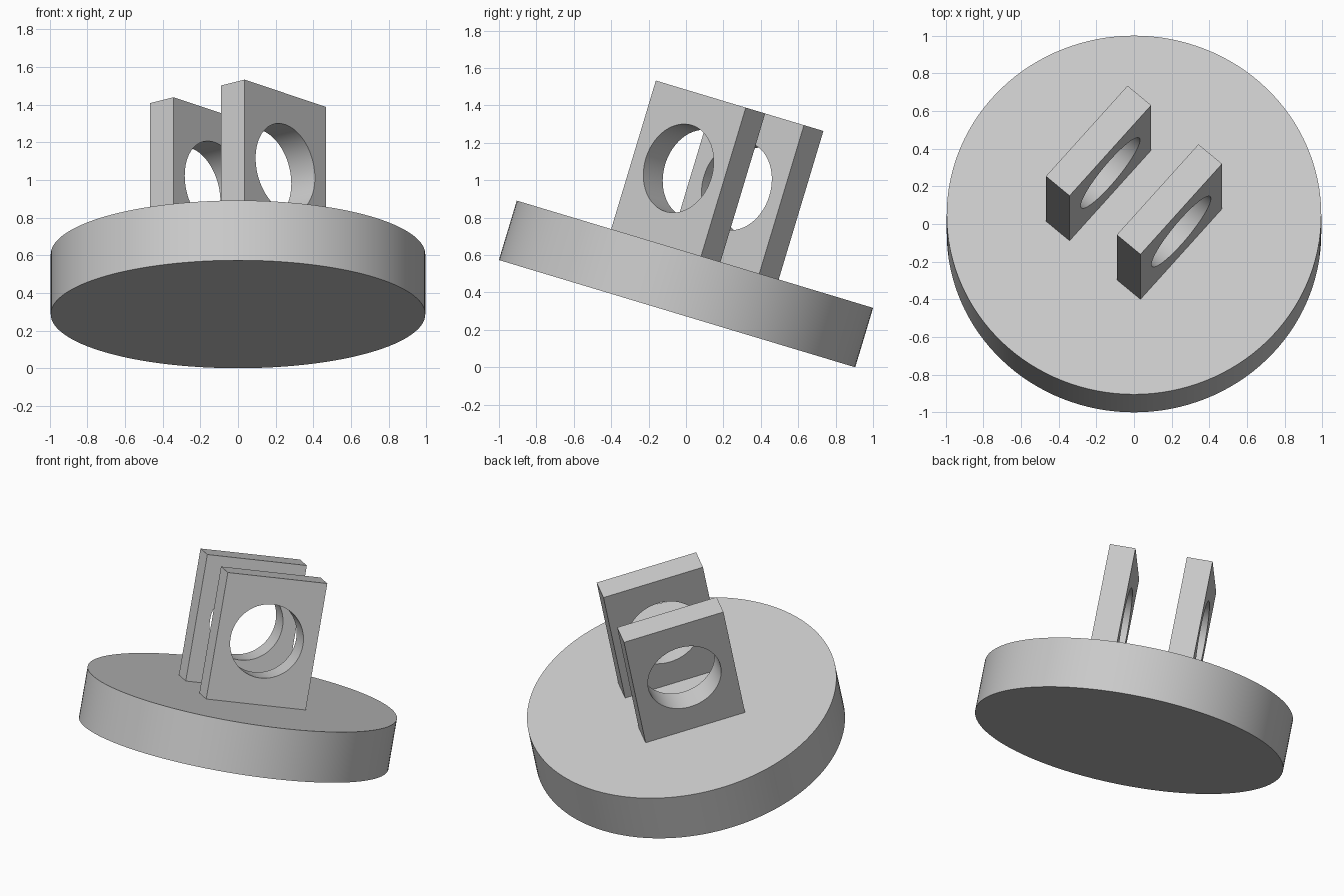
import bpy
from math import radians, sin, cos
from mathutils import Matrix, Vector

default = bpy.data.objects.get("Cube")
if default:
    bpy.data.objects.remove(default, do_unlink=True)

U = 0.1658                    # base module all dimensions derive from
RADIUS, DISC_T = 6 * U, 2 * U
PLATE_T, PLATE_L, PLATE_H = U, 4 * U, 5 * U
HOLE_R = 0.241
TILT, TURN = radians(-16.75), radians(49.2)

grey = bpy.data.materials.new("light grey")
grey.use_nodes = True
colour = (0.6, 0.6, 0.6, 1)
grey.diffuse_color = colour
grey.node_tree.nodes["Principled BSDF"].inputs["Base Color"].default_value = colour

# Tilted frame with its origin at the centre of the disc
lift = RADIUS * sin(-TILT) + DISC_T / 2 * cos(TILT)
frame = Matrix.Translation((0, 0, lift)) @ Matrix.Rotation(TILT, 4, 'X')
turn = Matrix.Rotation(TURN, 4, 'Z')


def finish(obj, name, matrix):
    obj.name = name
    obj.data.materials.append(grey)
    obj.matrix_world = matrix
    return obj


# Round base
bpy.ops.mesh.primitive_cylinder_add(vertices=128, radius=RADIUS, depth=DISC_T)
base = finish(bpy.context.object, "round_base", frame)
bpy.ops.object.shade_smooth_by_angle(angle=radians(30))


# Upright lug plates, each a square-cornered outline with a round hole
def lug(name, side):
    curve = bpy.data.curves.new(name, 'CURVE')
    curve.dimensions = '2D'
    curve.fill_mode = 'BOTH'
    curve.extrude = PLATE_T / 2
    outline = [(sx * PLATE_L / 2, sy * PLATE_H / 2)
               for sx, sy in ((-1, -1), (1, -1), (1, 1), (-1, 1))]
    hole = [(HOLE_R * cos(radians(a)), HOLE_R * sin(radians(a)))
            for a in range(0, 360, 5)]
    for points in (outline, hole):
        spline = curve.splines.new('POLY')
        spline.points.add(len(points) - 1)
        for p, (x, y) in zip(spline.points, points):
            p.co = (x, y, 0, 1)
        spline.use_cyclic_u = True
    obj = bpy.data.objects.new(name, curve)
    bpy.context.collection.objects.link(obj)
    bpy.ops.object.select_all(action='DESELECT')
    obj.select_set(True)
    bpy.context.view_layer.objects.active = obj
    bpy.ops.object.convert(target='MESH')
    obj = bpy.context.object
    place = Matrix.Translation(Vector((0, side * 1.5 * U, DISC_T / 2 + PLATE_H / 2)))
    finish(obj, name, frame @ turn @ place @ Matrix.Rotation(radians(90), 4, 'X'))
    bpy.ops.object.mode_set(mode='EDIT')
    bpy.ops.mesh.select_all(action='SELECT')
    bpy.ops.mesh.remove_doubles(threshold=0.0001)
    bpy.ops.mesh.normals_make_consistent(inside=False)
    bpy.ops.object.mode_set(mode='OBJECT')
    bpy.ops.object.shade_smooth_by_angle(angle=radians(30))


lug("right_lug", 1)
lug("left_lug", -1)
